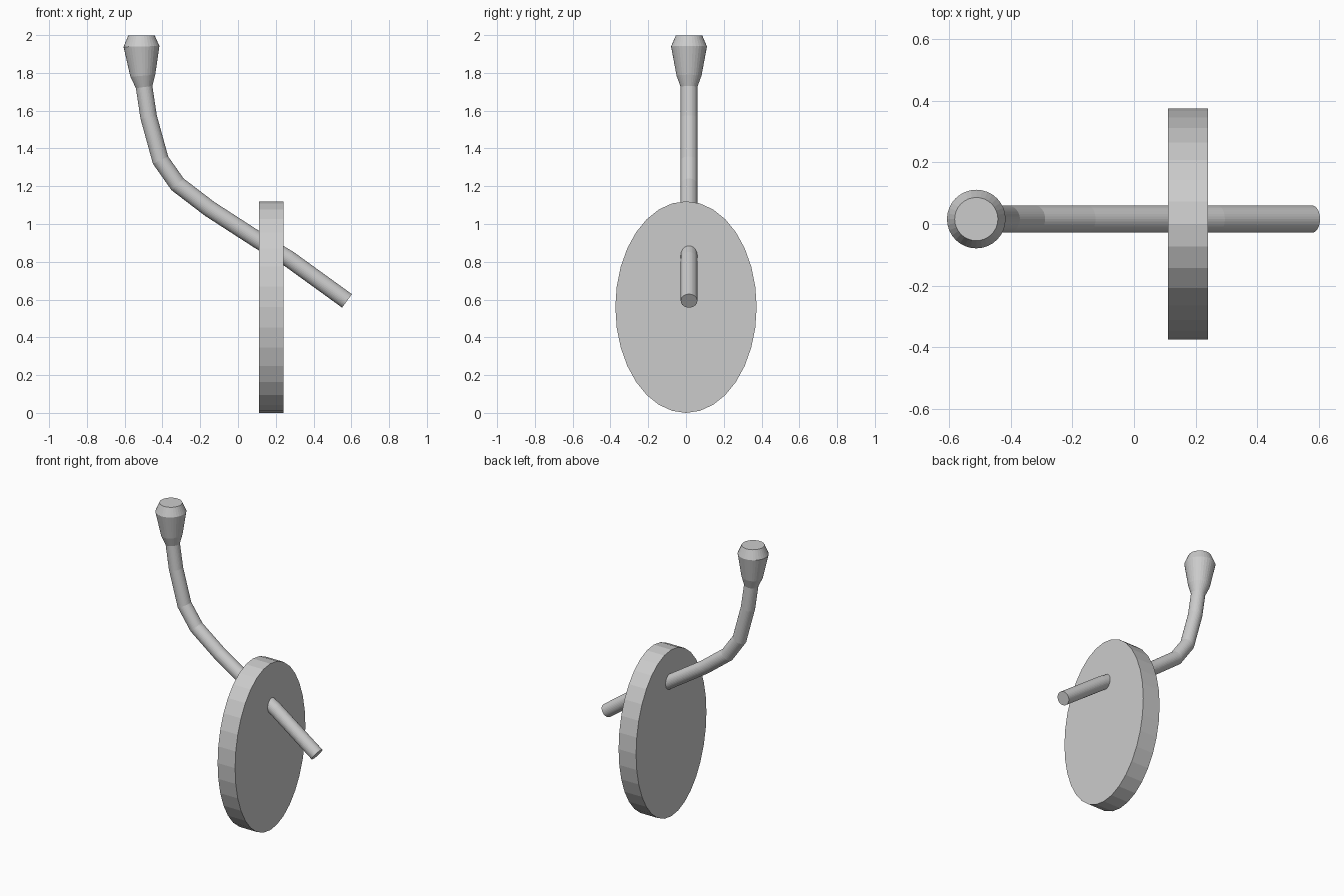
import bpy, bmesh, math
from mathutils import Vector

if "Cube" in bpy.data.objects:
    bpy.data.objects.remove(bpy.data.objects["Cube"])

SEG = 32


def finish(name, bm):
    bmesh.ops.recalc_face_normals(bm, faces=bm.faces)
    me = bpy.data.meshes.new(name)
    bm.to_mesh(me)
    bm.free()
    ob = bpy.data.objects.new(name, me)
    bpy.context.collection.objects.link(ob)
    return ob


def loft(name, path, y):
    """Round tube through (x, z, radius) stations with mitred joints."""
    bm = bmesh.new()
    pts = [Vector((x, y, z)) for x, z, r in path]
    dirs = [(b - a).normalized() for a, b in zip(pts, pts[1:])]
    rings = []
    for i, (p, (_, _, r)) in enumerate(zip(pts, path)):
        d0, d1 = dirs[max(i - 1, 0)], dirs[min(i, len(dirs) - 1)]
        t = (d0 + d1).normalized()
        side = Vector((0, 1, 0))
        up = t.cross(side) / t.dot(d1)
        ring = []
        for k in range(SEG):
            a = math.tau * k / SEG
            ring.append(bm.verts.new(p + r * (math.cos(a) * side + math.sin(a) * up)))
        rings.append(ring)
    for a, b in zip(rings, rings[1:]):
        for k in range(SEG):
            n = (k + 1) % SEG
            bm.faces.new((a[k], a[n], b[n], b[k]))
    bm.faces.new(rings[0])
    bm.faces.new(rings[-1])
    return finish(name, bm)


# Oval disc standing on the ground
bm = bmesh.new()
bmesh.ops.create_cone(bm, cap_ends=True, segments=SEG, radius1=1, radius2=1, depth=1)
for v in bm.verts:
    x, y, z = v.co
    v.co = (0.175 + 0.13 * z, 0.374 * x, 0.56 + 0.56 * y)
finish("oval_disc", bm)

# Bent rod through the disc, flaring into the knob at its top
R = 0.044
loft("bent_rod_with_knob", [
    (0.577, 0.593, R), (0.27, 0.815, R), (0.11, 0.912, R), (-0.15, 1.08, R),
    (-0.32, 1.21, R), (-0.41, 1.338, R), (-0.473, 1.566, R), (-0.497, 1.725, R),
    (-0.504, 1.785, 0.066), (-0.511, 1.94, 0.095), (-0.511, 1.998, 0.07),
], 0.016)
